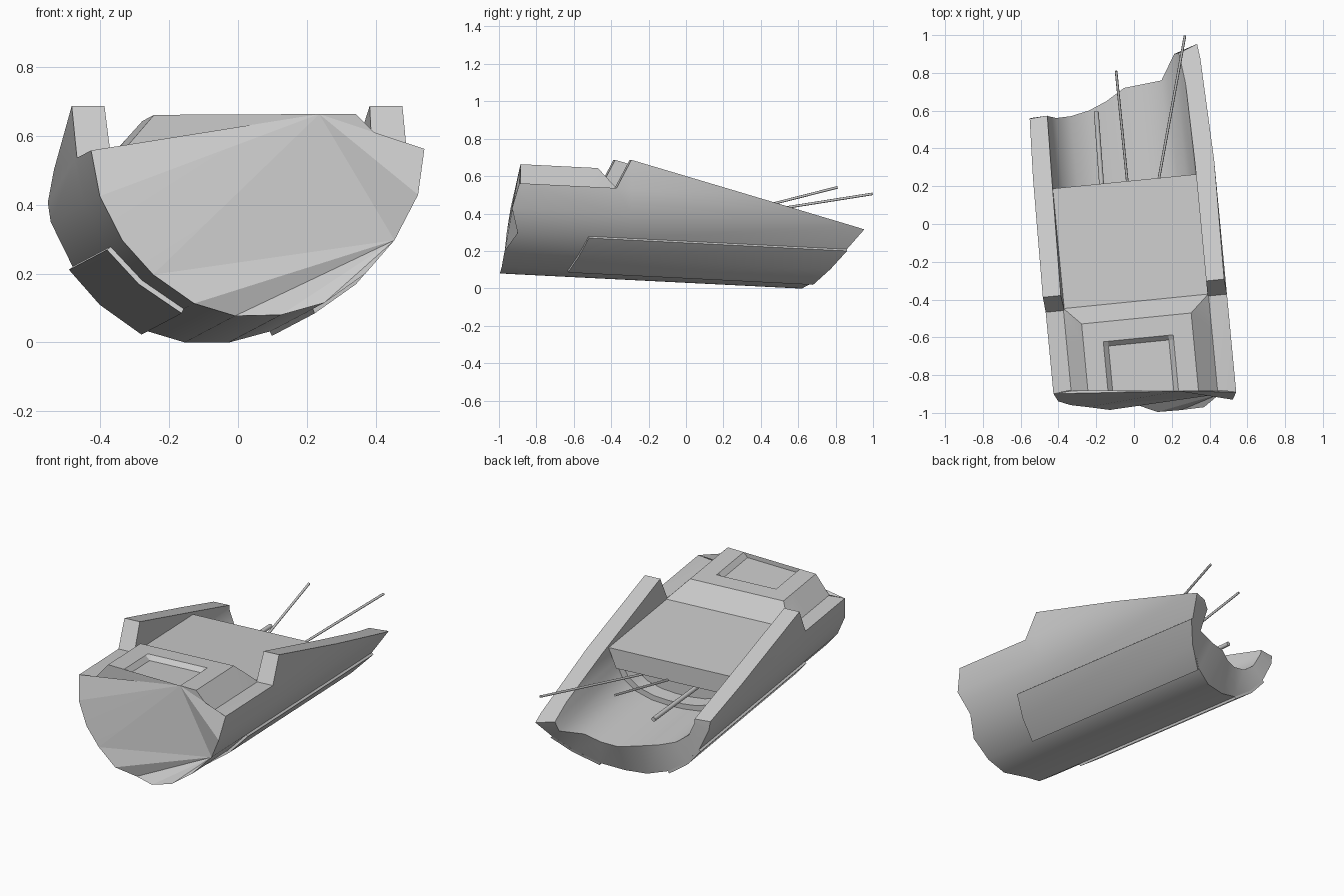
import bpy, bmesh, math
from mathutils import Vector

if "Cube" in bpy.data.objects:
    bpy.data.objects.remove(bpy.data.objects["Cube"])


def T(x, y, z):
    """Hull space -> world: the wreck lies slightly yawed and nose-up."""
    if x < 0 and z < .6:
        x *= .97
    return Vector((x - .035 - .095 * y, y + .1 * x, z - .05 * (y + 1)))


def finish(name, bm, angle=35):
    bmesh.ops.remove_doubles(bm, verts=bm.verts, dist=1e-4)
    bmesh.ops.recalc_face_normals(bm, faces=bm.faces)
    me = bpy.data.meshes.new(name)
    bm.to_mesh(me)
    bm.free()
    ob = bpy.data.objects.new(name, me)
    bpy.context.collection.objects.link(ob)
    bpy.ops.object.select_all(action='DESELECT')
    ob.select_set(True)
    bpy.context.view_layer.objects.active = ob
    bpy.ops.object.shade_smooth_by_angle(angle=math.radians(angle))
    return ob


def loft(rows, closed=True, caps=(True, True)):
    """Skin a list of equally long rows of hull-space points."""
    bm = bmesh.new()
    vs = [[bm.verts.new(T(*p)) for p in row] for row in rows]
    n = len(rows[0])
    for a, b in zip(vs, vs[1:]):
        for i in range(n if closed else n - 1):
            j = (i + 1) % n
            bm.faces.new((a[i], a[j], b[j], b[i]))
    if caps[0]:
        bm.faces.new(vs[0])
    if caps[1]:
        bm.faces.new(vs[-1])
    return bm


def mirrored(half):
    return half + [(-x, z) for x, z in reversed(half)]


# hull cross-section, right rim to left rim
outer = mirrored([(.48, .72), (.487, .565), (.465, .43), (.40, .30),
                  (.31, .20), (.19, .115), (.065, .08)])
inner = mirrored([(.385, .72), (.385, .565), (.375, .46), (.33, .37),
                  (.25, .31), (.15, .28), (.05, .27)])
section = outer + inner[::-1]

# jagged break lines (world y of each column)
front_y = [-.89, -.89, -.93, -.90, -.97, -.985, -.995,
           -.95, -.985, -.97, -.96, -.94, -.90, -.90]
rear_out = [.97, .97, .97, .86, .77, .68, .62, .59, .56, .56, .56, .56, .55, .55]
rear_in = [.91, .91, .91, .90, .76, .74, .72, .65, .60, .57, .56, .57, .58, .58]
front = front_y + [-.88] * 14
rear = rear_out + rear_in[::-1]


def low(p):
    """Drop the rim columns onto the ledge height."""
    x, z = p
    if z > .7:
        return (math.copysign(.487 if abs(x) > .4 else .385, x), .565)
    return p


# hull shell: low ledge, ramp up to the side walls, broken rear
rows = [[(low(p)[0], f - .1 * p[0], low(p)[1]) for p, f in zip(section, front)],
        [(low(p)[0], -.42, low(p)[1]) for p in section],
        [(x, -.34, z) for x, z in section],
        [(x, r - .1 * x, z) for (x, z), r in zip(section, rear)]]
bm = loft(rows, caps=(False, False))
# torn rear end: a strip joining the outer and inner break lines
bm.verts.ensure_lookup_table()
last = bm.verts[3 * 28:4 * 28]
for i in range(13):
    bm.faces.new((last[i], last[i + 1], last[26 - i], last[27 - i]))
bmesh.ops.remove_doubles(bm, verts=bm.verts, dist=1e-4)
# slope the side walls down towards the rear
a, b, c = T(0, -.34, .7201), T(1, -.34, .7201), T(0, .66, .4721)
c = Vector((-.035 - .095 * .66, .66, .4721 - .05 * 1.66))
normal = (b - a).cross(c - a).normalized()
cut = bmesh.ops.bisect_plane(bm, geom=bm.verts[:] + bm.edges[:] + bm.faces[:],
                             dist=2e-3, plane_co=a, plane_no=normal, clear_outer=True)
edges = [e for e in cut['geom_cut'] if isinstance(e, bmesh.types.BMEdge)
         and e.is_valid and e.is_boundary]
bmesh.ops.holes_fill(bm, edges=edges, sides=0)
finish("hull_shell", bm)

# raised deck block outline with the hatch recess
roof = [(.39, .565), (.29, .668), (.185, .668), (.16, .642),
        (-.16, .642), (-.185, .668), (-.29, .668), (-.39, .565)]

# front bulkhead closing the hull: broad irregular facets
bm = bmesh.new()
hull = [bm.verts.new(T(x, f - .1 * x, z))
        for (x, z), f in zip(outer[1:-1], front_y[1:-1])]
top = [bm.verts.new(T(x, -.885 - .1 * x, z)) for x, z in roof]
for i in range(3, 8):                       # fan from the right bilge
    bm.faces.new((hull[2], hull[i], hull[i + 1]))
apex = top[2]
bm.faces.new((apex, hull[2], hull[8]))
chain = [hull[2], hull[1], hull[0], top[0], top[1]]
chain2 = hull[8:] + top[:2:-1]
for ch in (chain, chain2):
    for p, q in zip(ch, ch[1:]):
        bm.faces.new((apex, p, q))
finish("front_bulkhead", bm, 3)

# deck block
flat = [(x, max(z, .668) if abs(x) < .3 else z) for x, z in roof]
rows = [[(x, -.885 - .1 * x, z) for x, z in roof],
        [(x, -.63, z) for x, z in roof],
        [(x, -.605, z) for x, z in flat],
        [(x, -.50 if abs(x) < .3 else -.42, z) for x, z in flat],
        [(x * (1.34 if .28 < abs(x) < .3 else 1), -.41, .565) for x, z in flat]]
finish("deck_block", loft(rows, closed=False, caps=(False, False)), 10)

# flat deck slab
slab = [(.387, .565), (-.387, .565), (-.34, .45), (.34, .45)]
finish("deck", loft([[(x, y, z) for x, z in slab] for y in (-.86, .225)]), 10)

# inner bulkhead and curved rib under the deck
arc = inner[2:-2]
bm = bmesh.new()
bm.faces.new([bm.verts.new(T(x, .08, z)) for x, z in inner[1:-1]])
finish("inner_bulkhead", bm)
rib = arc + [(x * .9, .5 + (z - .5) * .87) for x, z in arc[::-1]]
bm = bmesh.new()
n = len(arc)
vs = [[bm.verts.new(T(x, y, z)) for x, z in rib] for y in (.08, .17)]
for i in range(2 * n):
    j = (i + 1) % (2 * n)
    bm.faces.new((vs[0][i], vs[0][j], vs[1][j], vs[1][i]))
for i in range(n - 1):
    bm.faces.new((vs[1][i], vs[1][i + 1], vs[1][2 * n - 2 - i], vs[1][2 * n - 1 - i]))
finish("inner_rib", bm)

# raised armour strips along both lower sides
for side, name, ends in ((1, "right_side_panel", (.82, .74, .66)),
                         (-1, "left_side_panel", (.60, .59, .58))):
    base = [(.40, .30), (.31, .20), (.19, .115)]
    skin = [(.411, .291), (.320, .189), (.196, .102)]
    sec = base + skin[::-1]
    starts = (-.56, -.605, -.65)
    rows = [[(side * x, y, z) for (x, z), y in zip(sec, ys + ys[::-1])]
            for ys in (starts, ends)]
    bm = loft(rows, caps=(False, False))
    bm.verts.ensure_lookup_table()
    for k in (0, 6):
        v = bm.verts[k:k + 6]
        bm.faces.new((v[0], v[1], v[4], v[5]))
        bm.faces.new((v[1], v[2], v[3], v[4]))
    finish(name, bm)

# bent rods sticking out from under the deck
for name, p, q, r in (("thin_rod_left", (-.035, .22, .39), (-.095, .81, .54), .007),
                      ("thin_rod_right", (.128, .22, .382), (.27, .997, .505), .007),
                      ("thick_rod", (-.165, .12, .35), (-.2, .595, .34), .013)):
    p, q = Vector(p), Vector(q)
    d = q - p
    bm = bmesh.new()
    bmesh.ops.create_cone(bm, cap_ends=True, segments=8, radius1=r, radius2=r,
                          depth=d.length)
    bm.transform(d.to_track_quat('Z', 'Y').to_matrix().to_4x4())
    bmesh.ops.translate(bm, verts=bm.verts, vec=(p + q) / 2)
    finish(name, bm, 50)
